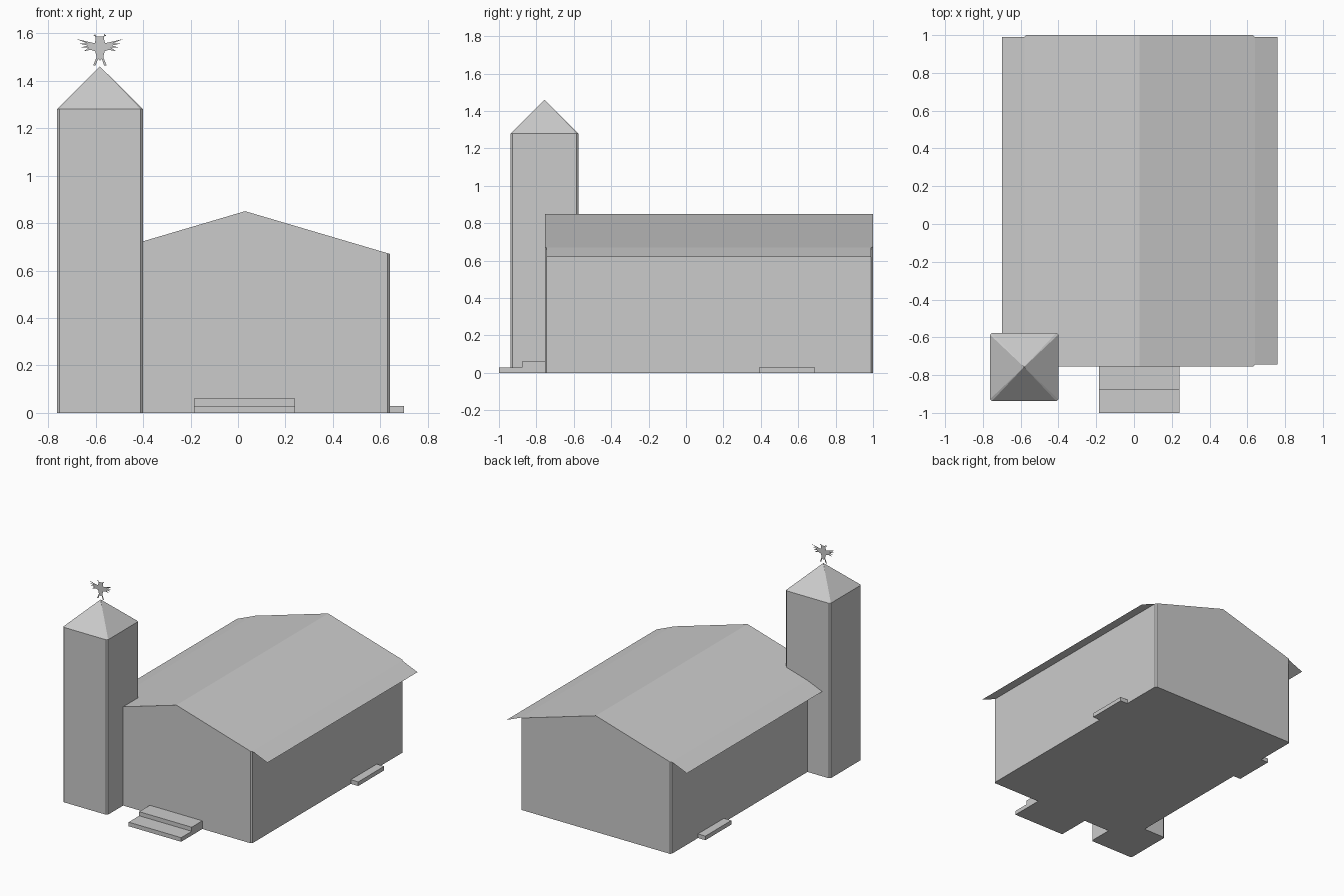
import bpy, bmesh

if "Cube" in bpy.data.objects:
    bpy.data.objects.remove(bpy.data.objects["Cube"], do_unlink=True)

GREY = (0.6, 0.6, 0.6, 1)
stone = bpy.data.materials.new("plain_grey")
stone.use_nodes = True
stone.diffuse_color = GREY
stone.node_tree.nodes["Principled BSDF"].inputs["Base Color"].default_value = GREY

CHAMFER = 0.01
RIDGE_X, RIDGE_Z = 0.03, 0.85
HALF_W, WALL_Z = 0.61, 0.67
FRONT, BACK = -0.755, 1.0


def finish(name, bm, fix_normals=True):
    if fix_normals:
        bmesh.ops.recalc_face_normals(bm, faces=bm.faces[:])
    mesh = bpy.data.meshes.new(name)
    bm.to_mesh(mesh)
    bm.free()
    mesh.materials.append(stone)
    obj = bpy.data.objects.new(name, mesh)
    bpy.context.collection.objects.link(obj)
    return obj


def chamfered_plan(x0, x1, y0, y1, c=CHAMFER):
    """Rectangle with cut corners, counter-clockwise from the front left."""
    return [(x0 + c, y0), (x1 - c, y0), (x1, y0 + c), (x1, y1 - c),
            (x1 - c, y1), (x0 + c, y1), (x0, y1 - c), (x0, y0 + c)]


def walls(bm, plan, height):
    """Floor and walls; returns the top ring of vertices."""
    low = [bm.verts.new((x, y, 0)) for x, y in plan]
    top = [bm.verts.new((x, y, height(x))) for x, y in plan]
    bm.faces.new(low[::-1])
    for i in range(len(plan)):
        j = (i + 1) % len(plan)
        bm.faces.new((low[i], low[j], top[j], top[i]))
    return top


def box(name, x0, x1, y0, y1, height):
    bm = bmesh.new()
    top = walls(bm, [(x0, y0), (x1, y0), (x1, y1), (x0, y1)], lambda x: height)
    bm.faces.new(top)
    finish(name, bm)


# Hall with gabled top
def roof_height(x):
    return RIDGE_Z - (RIDGE_Z - WALL_Z) * abs(x - RIDGE_X) / HALF_W


plan = chamfered_plan(RIDGE_X - HALF_W, RIDGE_X + HALF_W, FRONT, BACK)
plan.insert(5, (RIDGE_X, BACK))
plan.insert(1, (RIDGE_X, FRONT))
bm = bmesh.new()
ring = walls(bm, plan, roof_height)
bm.faces.new(ring[1:7])
bm.faces.new(ring[6:] + ring[:2])
finish("hall", bm)

# Thin overhanging eaves on both long sides
for side, label in ((1, "left"), (-1, "right")):
    bm = bmesh.new()
    inner, outer = RIDGE_X + side * HALF_W, RIDGE_X + side * (HALF_W + 0.12)
    y0, y1 = FRONT + CHAMFER, BACK - CHAMFER
    face = bm.faces.new([bm.verts.new(p) for p in (
        (inner, y0, WALL_Z), (outer, y0, 0.62), (outer, y1, 0.62), (inner, y1, WALL_Z))])
    face.normal_update()
    if face.normal.z < 0:
        face.normal_flip()
    finish(label + "_eave", bm, False)

# Tower with pyramid roof
TOWER_X, TOWER_Y, TOWER_R = -0.582, -0.757, 0.181
bm = bmesh.new()
ring = walls(bm, chamfered_plan(TOWER_X - TOWER_R, TOWER_X + TOWER_R,
                                TOWER_Y - TOWER_R, TOWER_Y + TOWER_R),
             lambda x: 1.28)
apex = bm.verts.new((TOWER_X, TOWER_Y, 1.46))
for i in range(len(ring)):
    bm.faces.new((ring[i], ring[(i + 1) % len(ring)], apex))
finish("tower", bm)

# Entrance steps
box("lower_front_step", -0.185, 0.24, -1.0, -0.878, 0.03)
box("upper_front_step", -0.185, 0.24, -0.878, FRONT, 0.06)
box("left_side_step", RIDGE_X + HALF_W, 0.70, 0.39, 0.69, 0.03)
box("right_side_step", -0.64, RIDGE_X - HALF_W, 0.39, 0.69, 0.03)

# Flat two-headed bird finial: half outline from neck to tail, mirrored
half = [(0, .098), (.008, .108), (.012, .124), (.028, .130), (.016, .134),
        (.006, .126), (.010, .110), (.022, .098), (.045, .103), (.101, .116),
        (.050, .096), (.090, .097), (.050, .088), (.080, .080), (.046, .080),
        (.068, .064), (.038, .070), (.020, .064), (.014, .040), (.028, .004),
        (.018, .004), (.008, .032), (0, .024)]
half[1:7] = [(.008, .104), (.016, .126), (.028, .130), (.018, .136), (.018, .112)]
outline = half + [(-x, z) for x, z in half[-2:0:-1]]
bm = bmesh.new()
bird = bm.faces.new([bm.verts.new((TOWER_X + x, TOWER_Y, 1.46 + z)) for x, z in outline])
bird.normal_update()
if bird.normal.y > 0:
    bird.normal_flip()
bmesh.ops.triangulate(bm, faces=[bird])
finish("bird_finial", bm, False)
